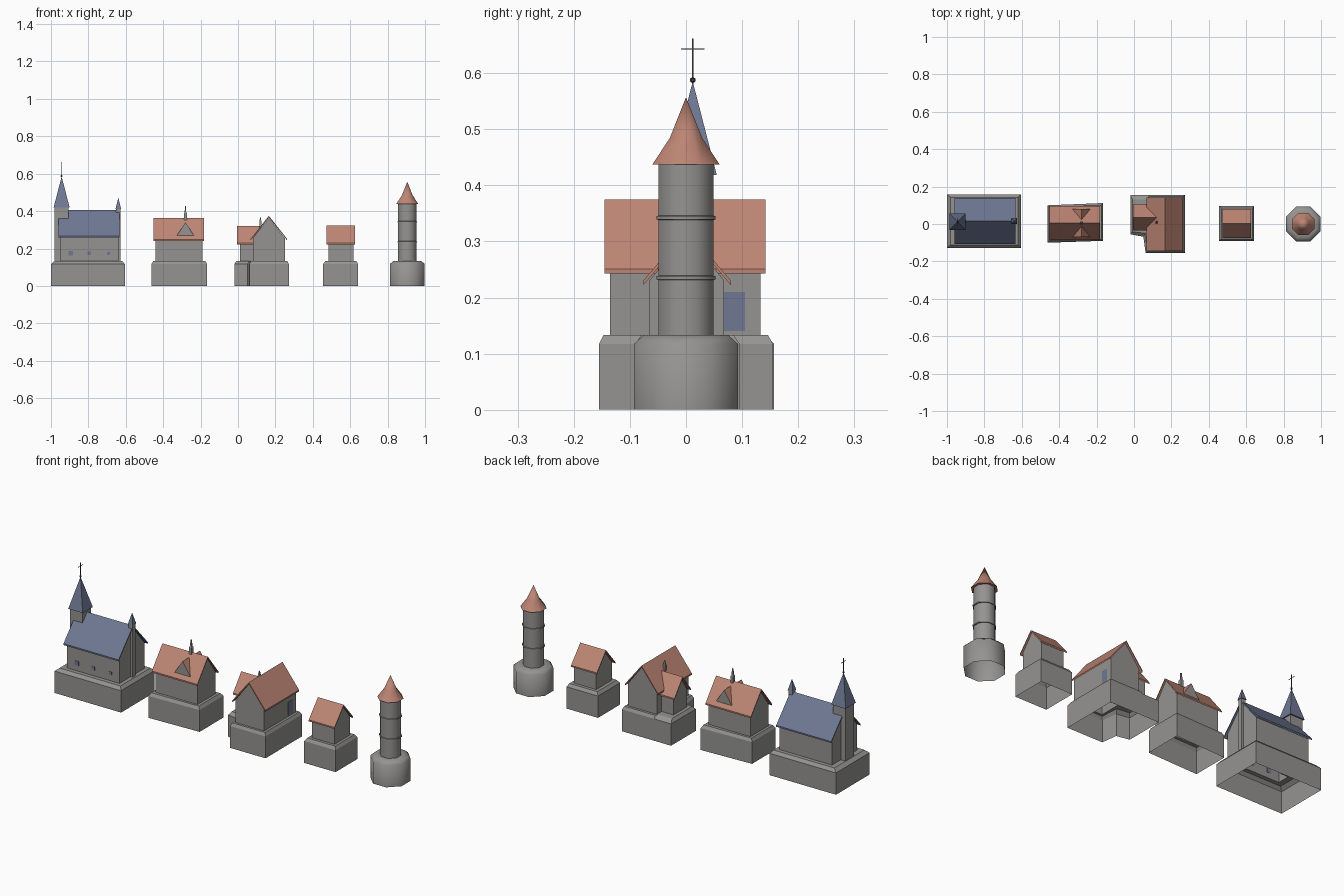
import bpy, bmesh, math
from mathutils import Vector

cube = bpy.data.objects.get("Cube")
if cube:
    bpy.data.objects.remove(cube, do_unlink=True)


def material(name, rgb):
    m = bpy.data.materials.new(name)
    m.use_nodes = True
    m.diffuse_color = (*rgb, 1)
    m.node_tree.nodes["Principled BSDF"].inputs["Base Color"].default_value = (*rgb, 1)
    return m


STONE = material("stone grey", (0.30, 0.295, 0.285))
TILE = material("red tile", (0.51, 0.235, 0.175))
SLATE = material("blue slate", (0.16, 0.19, 0.295))
IRON = material("dark iron", (0.06, 0.06, 0.065))

GROUND, LEDGE = 0.133, 0.117


def finish(name, bm, mats, smooth=False):
    bmesh.ops.remove_doubles(bm, verts=bm.verts, dist=1e-5)
    bmesh.ops.recalc_face_normals(bm, faces=bm.faces)
    me = bpy.data.meshes.new(name)
    bm.to_mesh(me)
    bm.free()
    ob = bpy.data.objects.new(name, me)
    bpy.context.collection.objects.link(ob)
    for m in mats:
        me.materials.append(m)
    if smooth:
        bpy.ops.object.select_all(action='DESELECT')
        ob.select_set(True)
        bpy.context.view_layer.objects.active = ob
        bpy.ops.object.shade_smooth_by_angle(angle=math.radians(50))
    return ob


def loft(name, loops, mat, cap=True, bottom=False, smooth=False):
    """Skin a stack of equal loops."""
    bm = bmesh.new()
    rows = [[bm.verts.new(p) for p in lp] for lp in loops]
    n = len(rows[0])
    for a, b in zip(rows, rows[1:]):
        for i in range(n):
            j = (i + 1) % n
            bm.faces.new((a[i], a[j], b[j], b[i]))
    if cap:
        bm.faces.new(rows[-1])
    if bottom:
        bm.faces.new(rows[0][::-1])
    return finish(name, bm, [mat], smooth)


def rect(x0, x1, y0, y1):
    return [(x0, y0), (x1, y0), (x1, y1), (x0, y1)]


def at(pts, z):
    return [(x, y, z) for x, y in pts]


def ring(n, r, z, x, y=0.0):
    """Regular polygon with flat sides at distance r."""
    rr = r / math.cos(math.pi / n)
    return [(x + rr * math.cos(math.tau * (i + .5) / n),
             y + rr * math.sin(math.tau * (i + .5) / n), z) for i in range(n)]


def lathe(name, profile, mat, x, y=0.0, n=8, **kw):
    return loft(name, [ring(n, r, z, x, y) for r, z in profile], mat, **kw)


def plinth(name, outer, inner, smooth=False):
    """Open hollow base with a sloped ledge around the walls."""
    mid = [Vector(o).lerp(Vector(i), 0.4) for o, i in zip(outer, inner)]
    return loft(name, [at(outer, 0), at(outer, LEDGE), at(mid, GROUND), at(inner, GROUND)],
                STONE, cap=False, smooth=smooth)


def place(along, s, c, z):
    return (s, c, z) if along == 'X' else (c, s, z)


def walls(name, along, s0, s1, c0, c1, eave, ridge):
    """Four walls with two gables, open below."""
    mid = (c0 + c1) / 2
    prof = [(c0, GROUND), (c0, eave), (mid, ridge), (c1, eave), (c1, GROUND)]
    bm = bmesh.new()
    a, b = ([bm.verts.new(place(along, s, c, z)) for c, z in prof] for s in (s0, s1))
    bm.faces.new(a)
    bm.faces.new(b)
    for i in (0, 3):
        bm.faces.new((a[i], a[i + 1], b[i + 1], b[i]))
    return finish(name, bm, [STONE])


def roof(name, along, s0, s1, c0, c1, eave, ridge, mat, t=0.008):
    """Pitched slab with the eave underside at the given height."""
    mid = (c0 + c1) / 2
    prof = [(c0, eave), (c0, eave + t), (mid, ridge), (c1, eave + t), (c1, eave), (mid, ridge - t)]
    ends = [[place(along, s, c, z) for c, z in prof] for s in (s0, s1)]
    return loft(name, ends, mat, bottom=True)


def box(name, x0, x1, y0, y1, z0, z1, mat):
    return loft(name, [at(rect(x0, x1, y0, y1), z) for z in (z0, z1)], mat, bottom=True)


# Church
plinth("church_base", rect(-1, -.605, -.127, .157), rect(-.952, -.64, -.09, .122))
walls("church_walls", 'X', -.952, -.64, -.09, .122, .272, .396)
roof("church_roof", 'X', -.96, -.633, -.108, .14, .26, .405, SLATE)
SX, SY = -.943, .012
box("church_tower", SX - .037, SX + .037, SY - .036, SY + .036, GROUND, .42, STONE)
lathe("church_spire", [(.043, .418), (0, .585)], SLATE, SX, SY, n=4, cap=False, bottom=True)
lathe("spire_ball", [(0, .582), (.005, .585), (.005, .59), (0, .593)], IRON, SX, SY, cap=False)
box("cross_post", SX - .001, SX + .001, SY - .001, SY + .001, .58, .662, IRON)
box("cross_bar", SX - .001, SX + .001, SY - .021, SY + .021, .642, .644, IRON)
box("gable_turret", -.652, -.628, .004, .028, GROUND, .413, STONE)
lathe("gable_turret_spire", [(.015, .412), (0, .472)], SLATE, -.64, .016, n=4, cap=False, bottom=True)
for i, (wx, h) in enumerate([(-.893, .012), (-.795, .009), (-.693, .008)]):
    box(f"church_window_{i}", wx - h, wx + h, -.092, -.089, .174 - h, .174 + h, SLATE)

# Dormer house
plinth("dormer_house_base", [(-.462, -.1), (-.165, -.09), (-.165, .112), (-.462, .1)],
       rect(-.44, -.19, -.072, .082))
walls("dormer_house_walls", 'X', -.44, -.19, -.072, .082, .25, .354)
roof("dormer_house_roof", 'X', -.452, -.182, -.085, .095, .24, .362, TILE)
for side, label in ((-1, "front"), (1, "back")):
    face, deep = .005 + side * .074, .005
    bm = bmesh.new()
    pts = [(-.333, .26), (-.281, .34), (-.229, .26)]
    a, b = ([bm.verts.new((x, y, z)) for x, z in pts] for y in (face, deep))
    bm.faces.new(a)
    for i in (0, 1):
        bm.faces.new((a[i], a[i + 1], b[i + 1], b[i])).material_index = 1
    finish(f"{label}_dormer", bm, [STONE, TILE])
lathe("ridge_turret", [(.008, .35), (.008, .388), (.004, .395), (.003, .427)], STONE, -.281, .005, n=4)

# Corner house with a side wing
plinth("corner_house_base",
       [(-.02, -.055), (.05, -.068), (.062, -.155), (.272, -.155),
        (.272, .155), (.08, .155), (.07, .155), (-.02, .155)],
       [(.01, -.022), (.08, -.022), (.08, -.135), (.25, -.135),
        (.25, .133), (.08, .133), (.08, .092), (.01, .092)])
walls("corner_house_walls", 'Y', -.135, .133, .08, .25, .255, .367)
roof("corner_house_roof", 'Y', -.145, .142, .067, .263, .243, .375, TILE)
walls("wing_walls", 'X', .01, .12, -.022, .092, .232, .311)
roof("wing_roof", 'X', -.005, .13, -.035, .105, .222, .32, TILE)
lathe("wing_finial", [(.006, .28), (.006, .34), (.002, .365)], STONE, .12, .01, n=4)
box("corner_house_window", .249, .252, .068, .105, .14, .21, SLATE)

# Small house
plinth("small_house_base", rect(.455, .642, -.09, .096), rect(.485, .618, -.065, .068))
walls("small_house_walls", 'X', .485, .618, -.065, .068, .23, .314)
roof("small_house_roof", 'X', .473, .626, -.076, .08, .222, .322, TILE)

# Round watchtower
TX = .905
plinth("watchtower_base", [p[:2] for p in ring(8, .093, 0, TX)],
       [p[:2] for p in ring(8, .049, 0, TX)], smooth=True)
lathe("watchtower_shaft", [(.049, GROUND), (.049, .44)], STONE, TX, cap=False, smooth=True)
for i, z in enumerate((.235, .342)):
    lathe(f"watchtower_band_{i}", [(.048, z - .004), (.053, z - .003), (.053, z + .003), (.048, z + .004)],
          STONE, TX, cap=False, smooth=True)
lathe("watchtower_roof", [(.06, .437), (.029, .484), (0, .557)], TILE, TX, cap=False, bottom=True, smooth=True)
